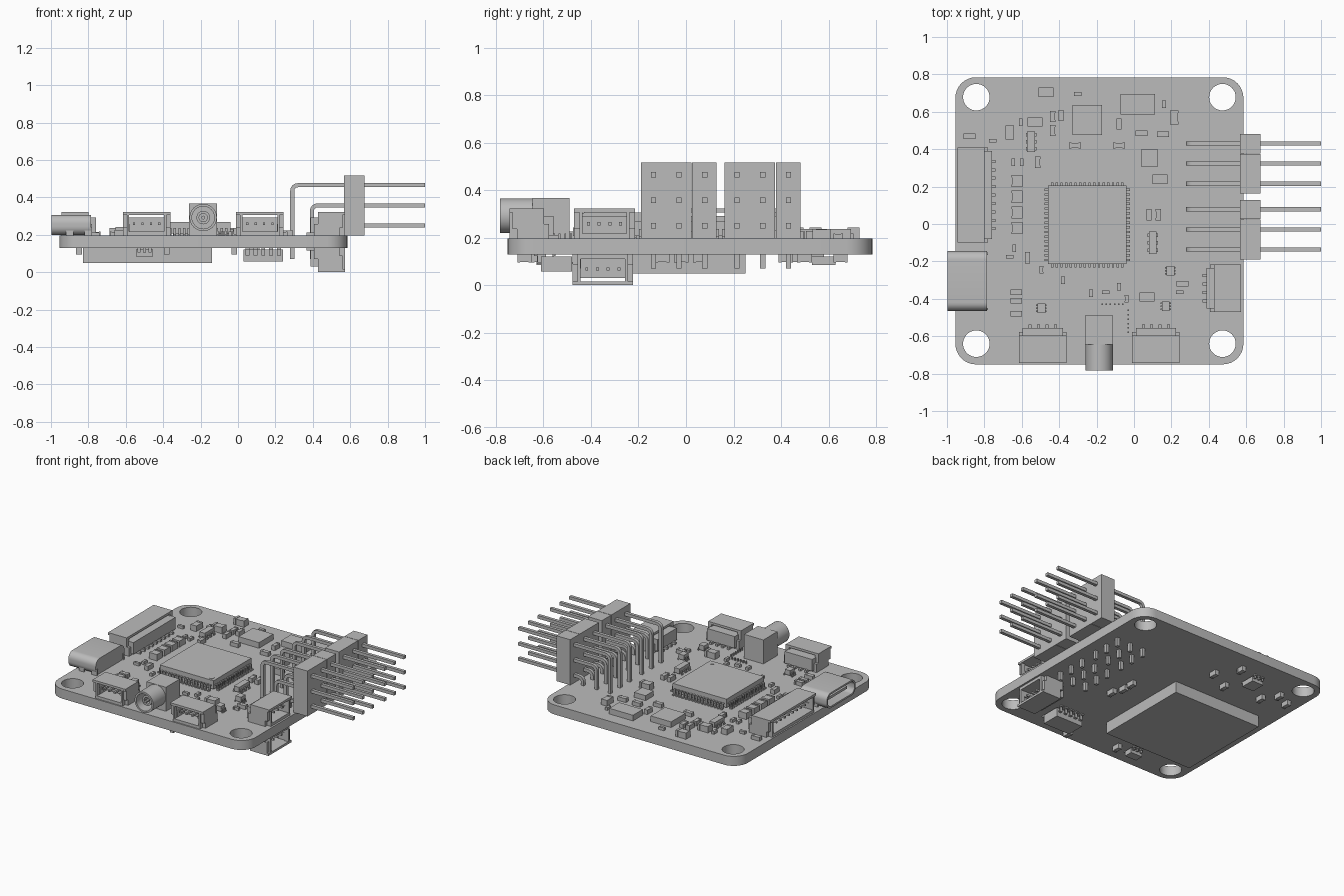
import bpy, bmesh, math
from mathutils import Matrix, Vector

cube = bpy.data.objects.get("Cube")
if cube:
    bpy.data.objects.remove(cube, do_unlink=True)

GREY = (0.5, 0.5, 0.5, 1)
grey = bpy.data.materials.new("light_grey")
grey.use_nodes = True
grey.diffuse_color = GREY
grey.node_tree.nodes["Principled BSDF"].inputs["Base Color"].default_value = GREY

TOP, BOTTOM = 0.197, 0.13          # board faces
made = []


def finish(name, bm, matrix=Matrix()):
    bm.transform(matrix)
    bmesh.ops.recalc_face_normals(bm, faces=bm.faces[:])
    mesh = bpy.data.meshes.new(name)
    bm.to_mesh(mesh)
    bm.free()
    mesh.materials.append(grey)
    ob = bpy.data.objects.new(name, mesh)
    bpy.context.collection.objects.link(ob)
    made.append(ob)


def box(bm, x, y, z):
    """Box from (min, max) pairs."""
    spans = (x, y, z)
    mid = Vector([(a + b) / 2 for a, b in spans])
    size = Vector([b - a for a, b in spans])
    bmesh.ops.create_cube(bm, size=1, matrix=Matrix.LocRotScale(mid, None, size))


def prism(bm, loops, axis, start, end):
    """Outline with optional holes, extruded along an axis."""
    edges = []
    for loop in loops:
        vs = []
        for p in loop:
            co = list(p)
            co.insert(axis, start)
            vs.append(bm.verts.new(co))
        edges += [bm.edges.new((v, vs[i - 1])) for i, v in enumerate(vs)]
    fill = bmesh.ops.triangle_fill(bm, edges=edges, use_beauty=True)
    faces = [g for g in fill["geom"] if isinstance(g, bmesh.types.BMFace)]
    ext = bmesh.ops.extrude_face_region(bm, geom=faces, use_keep_orig=True)
    move = Vector()
    move[axis] = end - start
    bmesh.ops.translate(bm, vec=move, verts=[g for g in ext["geom"] if isinstance(g, bmesh.types.BMVert)])


def arc(cx, cy, r, a0, a1, n):
    return [(cx + r * math.cos(math.radians(a0 + (a1 - a0) * i / n)),
             cy + r * math.sin(math.radians(a0 + (a1 - a0) * i / n))) for i in range(n + 1)]


def circle(cx, cy, r, n=32):
    return arc(cx, cy, r, 0, 360, n)[:-1]


def rounded(cx, cy, w, h, r, n=8):
    pts = []
    for i, (sx, sy) in enumerate(((1, 1), (-1, 1), (-1, -1), (1, -1))):
        pts += arc(cx + sx * (w / 2 - r), cy + sy * (h / 2 - r), r, 90 * i, 90 * i + 90, n)
    return pts


def place(x, y, turn=0, under=False):
    """Seat a part on the top of the board or hang it underneath."""
    return (Matrix.Translation((x, y, BOTTOM if under else TOP))
            @ Matrix.Rotation(math.radians(turn), 4, 'Z')
            @ Matrix.Diagonal((1, 1, -1 if under else 1, 1)))


# Circuit board with four mounting holes
bm = bmesh.new()
holes = [circle(x, y, 0.071) for x in (-0.843, 0.473) for y in (-0.64, 0.678)]
prism(bm, [rounded(-0.185, 0.017, 1.54, 1.535, 0.11)] + holes, 2, BOTTOM, TOP)
finish("circuit_board", bm)


# Right-angle pin headers
def bent_pin(bm, x, y, z, t=0.011):
    r = 0.03
    cx, cz = x + r, z - r
    path = [(1, z + t)] + arc(cx, cz, r + t, 90, 180, 4) + [(x - t, 0.07), (x + t, 0.07)]
    path += arc(cx, cz, r - t, 180, 90, 4) + [(1, z - t)]
    prism(bm, [path], 1, y - t, y + t)


for side, first in (("front", -0.137), ("back", 0.215)):
    bm = bmesh.new()
    box(bm, (0.567, 0.675), (first - 0.053, first + 0.16), (TOP, 0.517))
    box(bm, (0.567, 0.675), (first + 0.163, first + 0.266), (TOP, 0.517))
    finish(side + "_header_block", bm)
    bm = bmesh.new()
    for col in range(3):
        for x, z in ((0.29, 0.465), (0.395, 0.357), (0.5, 0.25)):
            bent_pin(bm, x, first + col * 0.108, z)
    finish(side + "_header_pins", bm)


# Wire connectors: open mouth towards local -y
def connector(name, x, y, turn, w=0.255, d=0.185, h=0.125, pins=4, under=False):
    bm = bmesh.new()
    e = w / 2
    box(bm, (-e + 0.025, e - 0.025), (0, d - 0.02), (0, 0.02))
    box(bm, (-e, e), (0, d - 0.04), (h - 0.016, h))
    box(bm, (-e + 0.02, e - 0.02), (0.11, d), (0.012, h - 0.03))
    for s in (-1, 1):
        box(bm, sorted((s * e, s * (e - 0.027))), (0.012, d - 0.04), (0.04, h))
        box(bm, sorted((s * e, s * (e - 0.035))), (0.03, d - 0.02), (0, 0.06))
        box(bm, sorted((s * (e - 0.022), s * (e - 0.034))), (0, 0.03), (0, h))
    for i in range(pins):
        u = (i - (pins - 1) / 2) * 0.045
        box(bm, (u - 0.006, u + 0.006), (0.03, 0.12), (0.055, 0.068))
        box(bm, (u - 0.008, u + 0.008), (d - 0.02, d + 0.02), (0, 0.015))
    finish(name, bm, place(x, y, turn, under))


connector("front_right_connector", -0.488, -0.742, 0)
connector("front_left_connector", 0.117, -0.742, 0)
connector("side_connector", 0.572, -0.343, 90)
connector("lower_side_connector", 0.572, -0.35, 90, h=BOTTOM, under=True)
connector("long_connector", -0.945, 0.155, -90, w=0.51, pins=9)

# Charging port: hollow rounded shell with a tongue
bm = bmesh.new()
prism(bm, [rounded(-0.305, 0.252, 0.32, 0.108, 0.045),
           rounded(-0.305, 0.252, 0.296, 0.084, 0.035)], 0, -0.998, -0.83)
prism(bm, [rounded(-0.305, 0.252, 0.32, 0.108, 0.045)], 0, -0.83, -0.785)
box(bm, (-0.97, -0.82), (-0.41, -0.2), (0.243, 0.261))
for y in (-0.46, -0.165):
    for x in (-0.92, -0.82):
        box(bm, (x, x + 0.04), (y, y + 0.012), (BOTTOM, 0.24))
finish("charging_port", bm)

# Coaxial socket
bm = bmesh.new()
box(bm, (-0.261, -0.111), (-0.645, -0.49), (TOP, 0.366))
finish("coax_block", bm)
bm = bmesh.new()
prism(bm, [circle(-0.186, 0.292, 0.073), circle(-0.186, 0.292, 0.06)], 1, -0.783, -0.645)
prism(bm, [circle(-0.186, 0.292, 0.036), circle(-0.186, 0.292, 0.022)], 1, -0.75, -0.645)
prism(bm, [circle(-0.186, 0.292, 0.01, 12)], 1, -0.77, -0.645)
finish("coax_barrel", bm)


# Leaded chips: gull-wing legs along chosen sides
def chip(name, x, y, w, d, h, legs_x=0, legs_y=0, pitch=0.025, reach=0.03, lift=0.01, turn=0, under=False):
    bm = bmesh.new()
    box(bm, (-w / 2, w / 2), (-d / 2, d / 2), (lift, h))
    t = pitch * 0.25
    for count, edge, swap in ((legs_x, d / 2, False), (legs_y, w / 2, True)):
        for i in range(count):
            u = (i - (count - 1) / 2) * pitch
            for s in (-1, 1):
                for near, far, z in ((0.5, 1, (0, 0.008)), (0.4, 0.6, (0, h * 0.55)),
                                     (-0.1, 0.6, (h * 0.45, h * 0.55))):
                    along = (u - t, u + t)
                    out = sorted((s * (edge + near * reach), s * (edge + far * reach)))
                    box(bm, out if swap else along, along if swap else out, z)
    finish(name, bm, place(x, y, turn, under))


chip("processor", -0.25, -0.005, 0.42, 0.42, 0.07, 16, 16)
bm = bmesh.new()
prism(bm, [circle(-0.075, -0.185, 0.016, 16)], 2, TOP + 0.07, TOP + 0.072)
finish("processor_pin_mark", bm)
for x, y, d in ((-0.55, 0.44, 0.11), (0.1, -0.1, 0.12), (0.195, -0.25, 0.05), (0.17, -0.44, 0.05), (-0.495, -0.45, 0.05)):
    chip("small_chip", x, y, 0.042, d, 0.045, 0, 3, d / 3, 0.012)
chip("lower_driver_chip", 0.135, -0.545, 0.21, 0.13, 0.073, 5, 0, 0.042, 0.03)
chip("lower_regulator", -0.5, -0.6, 0.09, 0.06, 0.045, 3, 0, 0.03, 0.02, under=True)
chip("lower_sensor", -0.505, 0.58, 0.09, 0.1, 0.045, 3, 0, 0.03, 0.02, under=True)
# Hang the driver chip below the board
for ob in made:
    if ob.name == "lower_driver_chip":
        ob.data.transform(place(0, 0, under=True) @ Matrix.Translation((0, 0, -TOP)))
        ob.data.flip_normals()

# Flat modules
for name, x, y, w, d, h, under in (
        ("lower_module", -0.485, -0.095, 0.69, 0.69, 0.08, True),
        ("inductor", -0.25, 0.557, 0.16, 0.16, 0.04, False),
        ("memory", 0.02, 0.64, 0.185, 0.11, 0.04, False),
        ("motion_sensor", 0.082, 0.352, 0.09, 0.09, 0.035, False)):
    chip(name, x, y, w, d, h, lift=0, under=under)


# Two-terminal parts: body with slightly taller end caps
def passives(name, length, width, height, spots, turn=0, under=False):
    for x, y in spots:
        bm = bmesh.new()
        a, b = length / 2, width / 2
        box(bm, (-a * 0.6, a * 0.6), (-b * 0.94, b * 0.94), (0, height * 0.94))
        for s in (-1, 1):
            box(bm, sorted((s * a, s * a * 0.6)), (-b, b), (0, height))
        finish(name, bm, place(x, y, turn, under))


passives("large_capacitor", 0.08, 0.05, 0.045, [(-0.47, 0.705), (-0.53, 0.545), (0.14, 0.24), (0.07, -0.39)])
passives("large_resistor", 0.075, 0.045, 0.04, [(-0.665, 0.49), (0.215, 0.57)], 90)
passives("resistor", 0.063, 0.03, 0.028, [(-0.315, 0.42), (-0.08, 0.42), (0.04, 0.485), (0.155, 0.48), (-0.88, 0.47),
         (-0.63, -0.365), (-0.63, -0.41), (-0.63, -0.48), (0.26, -0.32)])
passives("capacitor", 0.06, 0.028, 0.032, [(-0.435, 0.575), (-0.39, 0.58), (-0.435, 0.5), (-0.08, 0.535),
         (-0.515, 0.33), (0.13, 0.05), (0.08, 0.05), (-0.57, -0.18)], 90)
passives("tiny_capacitor", 0.04, 0.02, 0.02, [(-0.605, 0.545), (0.16, 0.64), (-0.645, 0.33), (-0.6, 0.33), (-0.64, -0.13),
         (-0.495, -0.245), (-0.38, -0.3), (-0.08, -0.335), (-0.23, -0.37), (-0.04, -0.4)], 90)
passives("tiny_resistor", 0.04, 0.02, 0.02, [(-0.3, 0.695), (-0.755, 0.445), (-0.15, -0.365), (0.245, -0.365), (-0.665, -0.175)])
passives("square_part", 0.065, 0.06, 0.045, [(-0.625, 0.23 - 0.084 * i) for i in range(4)], 90)
passives("lower_capacitor", 0.06, 0.03, 0.035, [(-0.85, 0.5), (-0.75, 0.55), (-0.68, 0.45), (-0.4, 0.42), (-0.35, 0.65),
         (-0.25, 0.5), (-0.38, -0.62), (0.07, -0.02), (0.07, 0.06), (0.1, -0.1), (-0.02, -0.68)], 90, True)

# Fine contact pins near the coaxial socket
bm = bmesh.new()
for i in range(6):
    for x, y in ((-0.17 + i * 0.022, -0.43), (-0.032, -0.46 - i * 0.024)):
        box(bm, (x - 0.004, x + 0.004), (y - 0.004, y + 0.004), (TOP, TOP + 0.02))
finish("contact_pins", bm)

# Smooth round walls, keep corners crisp
for ob in bpy.context.selected_objects:
    ob.select_set(False)
for ob in made:
    ob.select_set(True)
bpy.context.view_layer.objects.active = made[0]
bpy.ops.object.shade_smooth_by_angle(angle=math.radians(30))
